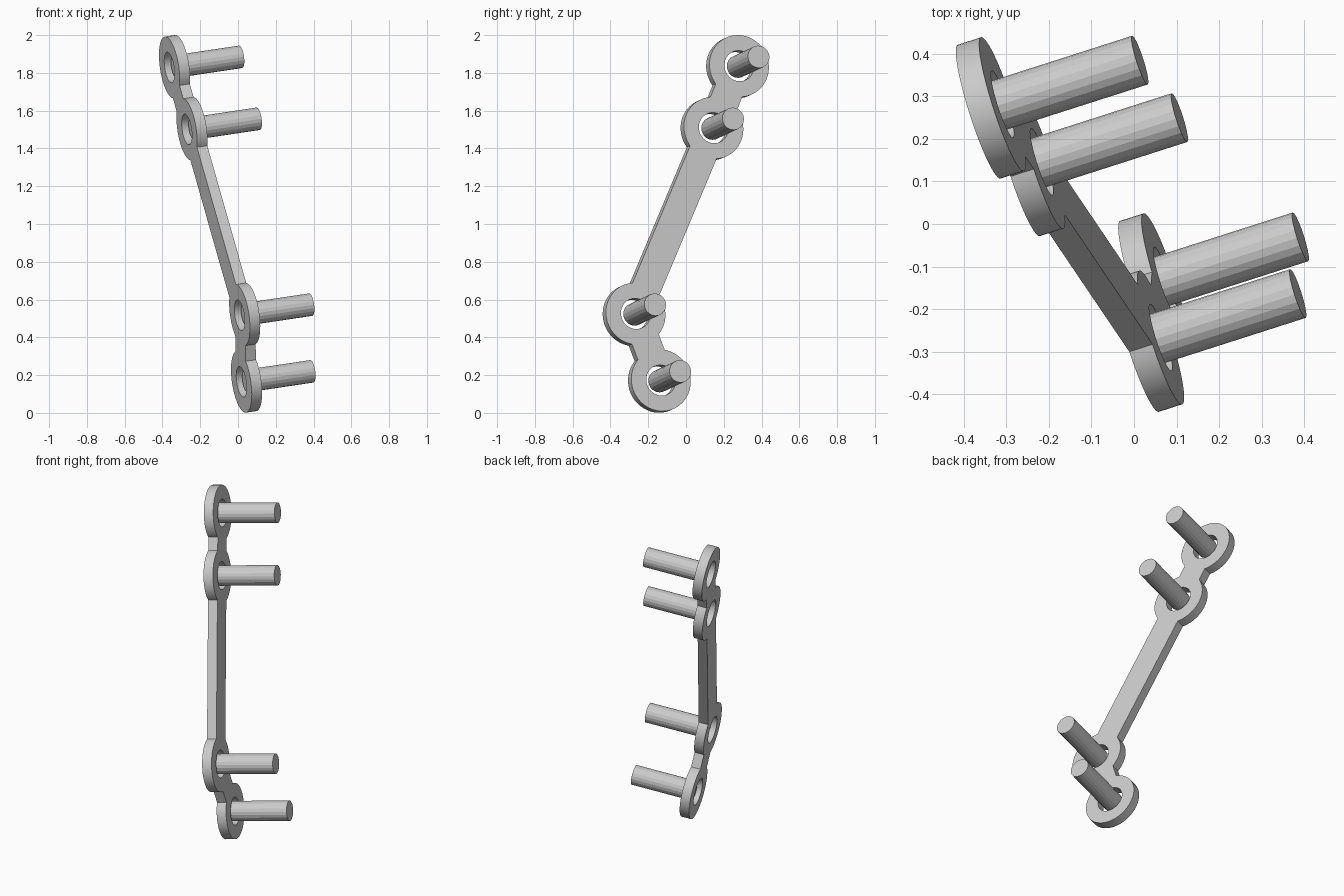
import bpy
from math import asin, atan2, cos, sin, pi, tau
from mathutils import Matrix, Vector

cube = bpy.data.objects.get("Cube")
if cube:
    bpy.data.objects.remove(cube, do_unlink=True)

RING_R, HOLE_R, PIN_R = 0.165, 0.082, 0.06
THICK, PIN_LEN, LINK_HALF = 0.058, 0.37, 0.08
AXIS = Vector((0.943, 0.302, 0.141)).normalized()

# Ring centres, from the bottom of the chain to the top
centres = [Vector(c) for c in ((0.042, -0.142, 0.168), (0.036, -0.275, 0.521),
                               (-0.242, 0.138, 1.505), (-0.335, 0.273, 1.833))]
origin = sum(centres, Vector()) / len(centres)
rot = AXIS.to_track_quat('Z', 'Y')
frame = Matrix.Translation(origin) @ rot.to_matrix().to_4x4()
flat = [(rot.inverted() @ (c - origin)).to_2d() for c in centres]


def arc(c, r, start, sweep, n):
    return [(c.x + r * cos(start + sweep * i / n), c.y + r * sin(start + sweep * i / n))
            for i in range(n + 1)]


def heading(a, b):
    return atan2(b.y - a.y, b.x - a.x)


# Plate outline: walk up one side of the chain and back down the other
beta = asin(LINK_HALF / RING_R)
order = [0, 1, 2, 3, 2, 1]
outline = []
for i, k in enumerate(order):
    here, prev, nxt = flat[k], flat[order[i - 1]], flat[order[(i + 1) % len(order)]]
    start = heading(here, prev) + beta
    sweep = (heading(here, nxt) - beta - start) % tau
    outline += arc(here, RING_R, start, sweep, max(6, round(sweep / tau * 64)))

# Plate with round holes, extruded from the flat profile
curve = bpy.data.curves.new("plate", 'CURVE')
curve.dimensions = '2D'
curve.fill_mode = 'BOTH'
curve.extrude = THICK / 2
for loop in [outline] + [arc(c, HOLE_R, 0, tau, 48)[:-1] for c in flat]:
    spline = curve.splines.new('POLY')
    spline.points.add(len(loop) - 1)
    for point, (x, y) in zip(spline.points, loop):
        point.co = (x, y, 0, 1)
    spline.use_cyclic_u = True
plate = bpy.data.objects.new("plate", curve)
plate.matrix_world = frame
bpy.context.collection.objects.link(plate)
bpy.ops.object.select_all(action='DESELECT')
plate.select_set(True)
bpy.context.view_layer.objects.active = plate
bpy.ops.object.convert(target='MESH')
bpy.ops.object.mode_set(mode='EDIT')
bpy.ops.mesh.select_all(action='SELECT')
bpy.ops.mesh.remove_doubles(threshold=0.0001)
bpy.ops.mesh.normals_make_consistent(inside=False)
bpy.ops.object.mode_set(mode='OBJECT')
bpy.ops.object.shade_smooth_by_angle(angle=pi / 9)

# Pins standing in the holes
names = ("lowest_pin", "lower_pin", "upper_pin", "highest_pin")
for name, c in zip(names, centres):
    bpy.ops.mesh.primitive_cylinder_add(vertices=20, radius=PIN_R, depth=PIN_LEN,
                                        location=c + AXIS * PIN_LEN / 2,
                                        rotation=rot.to_euler())
    bpy.context.object.name = name
